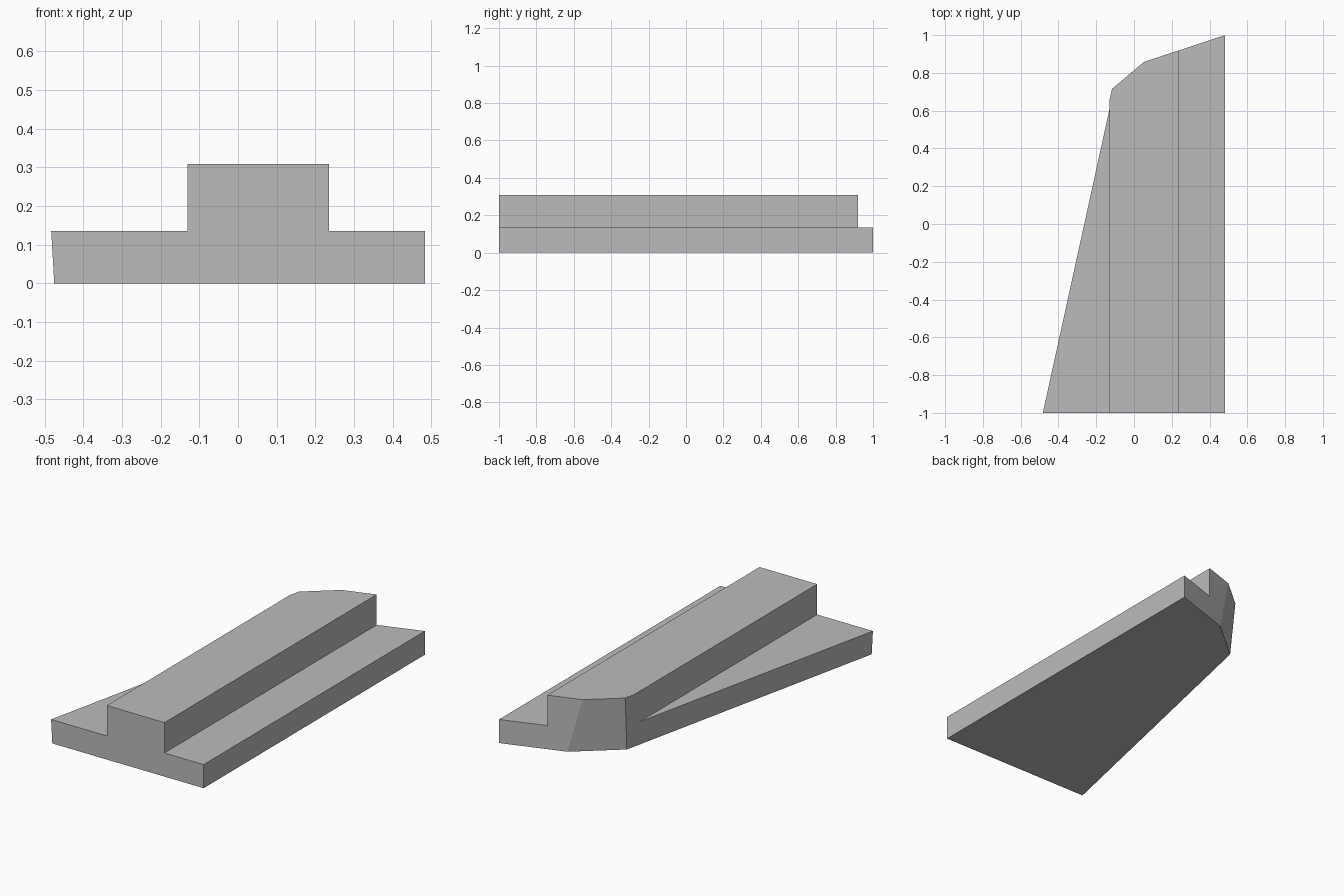
import bpy, bmesh
from mathutils import Vector

cube = bpy.data.objects.get("Cube")
if cube:
    bpy.data.objects.remove(cube, do_unlink=True)

# Single grey material
grey = bpy.data.materials.new("plain_grey")
grey.use_nodes = True
colour = (0.5, 0.5, 0.5, 1)
grey.diffuse_color = colour
grey.node_tree.nodes["Principled BSDF"].inputs["Base Color"].default_value = colour

HALF, LEDGE, TOP = 0.483, 0.135, 0.309
RIB_MIN, RIB_MAX = -0.13, 0.235

# Stepped cross-section, extruded from front to back
profile = [(-0.6, 0), (HALF, 0), (HALF, LEDGE), (RIB_MAX, LEDGE),
           (RIB_MAX, TOP), (RIB_MIN, TOP), (RIB_MIN, LEDGE), (-0.6, LEDGE)]
bm = bmesh.new()
front = bm.faces.new([bm.verts.new((x, -1, z)) for x, z in profile])
ext = bmesh.ops.extrude_face_region(bm, geom=[front], use_keep_orig=True)
bmesh.ops.translate(bm, vec=(0, 2.2, 0),
                    verts=[g for g in ext["geom"] if isinstance(g, bmesh.types.BMVert)])
bmesh.ops.recalc_face_normals(bm, faces=bm.faces)


def trim(a, b, c):
    """Cut away everything outside the plane through three points, then cap."""
    a, b, c = Vector(a), Vector(b), Vector(c)
    normal = (b - a).cross(c - a).normalized()
    if normal.dot(Vector((0.3, -0.5, 0.1)) - a) > 0:
        normal.negate()
    bmesh.ops.bisect_plane(bm, geom=bm.verts[:] + bm.edges[:] + bm.faces[:],
                           plane_co=a, plane_no=normal, clear_outer=True)
    bmesh.ops.holes_fill(bm, edges=[e for e in bm.edges if e.is_boundary], sides=0)


# Slanted long side, chamfered corner and angled back end
side_foot, chamfer_foot = (-0.105, 0.685, 0), (0.131, 0.884, 0)
trim((-0.475, -1, 0), side_foot, (-0.493, -1, TOP))
trim(side_foot, chamfer_foot, (0.055, 0.86, TOP))
trim(chamfer_foot, (HALF, 1, 0), (HALF, 1, TOP))
bmesh.ops.recalc_face_normals(bm, faces=bm.faces)

mesh = bpy.data.meshes.new("stepped_wedge_block")
bm.to_mesh(mesh)
bm.free()
mesh.materials.append(grey)
block = bpy.data.objects.new("stepped_wedge_block", mesh)
bpy.context.collection.objects.link(block)
